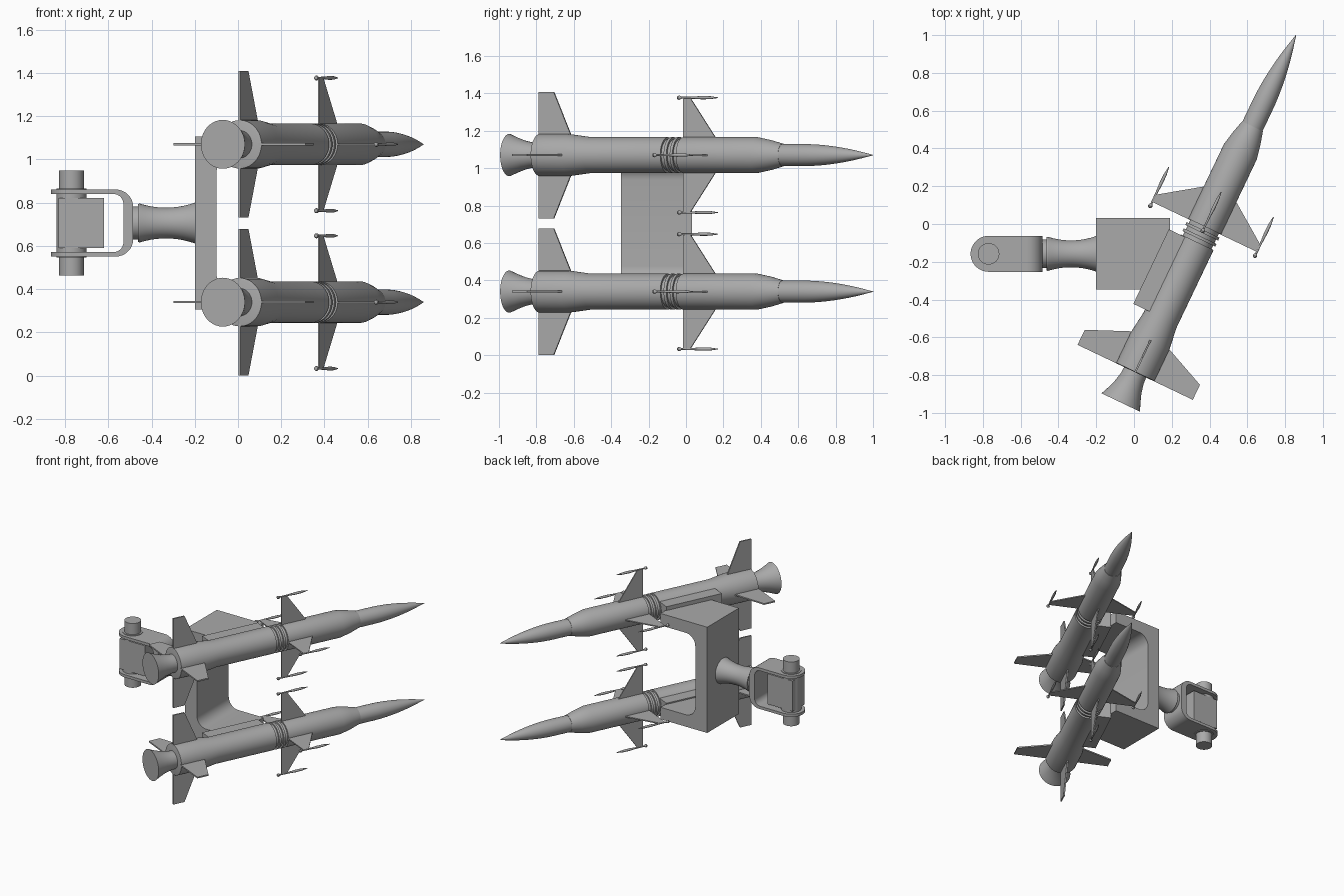
import bpy, bmesh, math
from mathutils import Matrix, Vector

cube = bpy.data.objects.get("Cube")
if cube:
    bpy.data.objects.remove(cube, do_unlink=True)

grey = bpy.data.materials.new("plain_grey")
grey.use_nodes = True
COLOUR = (0.4, 0.4, 0.4, 1)
grey.diffuse_color = COLOUR
grey.node_tree.nodes["Principled BSDF"].inputs["Base Color"].default_value = COLOUR

MID_Z = 0.706      # height of the mount axis
MID_Y = -0.158     # depth of the mount axis


def finish(name, bm, matrix, smooth=True):
    bmesh.ops.remove_doubles(bm, verts=bm.verts, dist=1e-5)
    bmesh.ops.recalc_face_normals(bm, faces=bm.faces)
    mesh = bpy.data.meshes.new(name)
    bm.to_mesh(mesh)
    bm.free()
    mesh.materials.append(grey)
    obj = bpy.data.objects.new(name, mesh)
    bpy.context.collection.objects.link(obj)
    obj.matrix_world = matrix
    if smooth:
        bpy.ops.object.select_all(action="DESELECT")
        obj.select_set(True)
        bpy.context.view_layer.objects.active = obj
        bpy.ops.object.shade_smooth_by_angle(angle=math.radians(30))
    return obj


def lathe(name, profile, matrix, sides=40):
    """Spin (position, radius) pairs around the local y axis, with flat caps."""
    bm = bmesh.new()
    rings = []
    for y, r in profile:
        rings.append([bm.verts.new((r * math.cos(a), y, r * math.sin(a)))
                      for a in (math.tau * i / sides for i in range(sides))])
    for a, b in zip(rings, rings[1:]):
        for i in range(sides):
            j = (i + 1) % sides
            bm.faces.new((a[i], a[j], b[j], b[i]))
    bm.faces.new(rings[0])
    bm.faces.new(rings[-1])
    return finish(name, bm, matrix)


def prism(name, outline, low, high, matrix, smooth=True):
    """Extrude an outline in the local xy plane from z = low to z = high."""
    bm = bmesh.new()
    face = bm.faces.new([bm.verts.new((x, y, low)) for x, y in outline])
    ext = bmesh.ops.extrude_face_region(bm, geom=[face])
    for v in ext["geom"]:
        if isinstance(v, bmesh.types.BMVert):
            v.co.z = high
    return finish(name, bm, matrix, smooth)


def box(name, low, high, matrix=Matrix()):
    outline = [(low[0], low[1]), (high[0], low[1]), (high[0], high[1]), (low[0], high[1])]
    return prism(name, outline, low[2], high[2], matrix, False)


def arc(cx, cy, r, start, end, steps=8):
    angles = [math.radians(start + (end - start) * i / steps) for i in range(steps + 1)]
    return [(cx + r * math.cos(a), cy + r * math.sin(a)) for a in angles]


# Missile profiles: nozzle bell, body with ring grooves, nose
nozzle = [(0, .113), (.04, .096), (.09, .078), (.14, .067), (.2, .063)]
body = [(.177, .1), (.18, .112), (.36, .112), (.485, .096), (.94, .096)]
for k in range(3):
    g = .94 + .036 * k
    body += [(g, .084), (g + .02, .084), (g + .02, .096), (g + .036, .096)]
body += [(1.47, .096), (1.55, .08), (1.62, .061)]
nose = [(1.62, .059)]
for k in range(13):
    t = k / 12
    nose.append((1.74 + .416 * t, max(.001, .059 * (1 - t ** 1.9))))

# Control fin tip pod: ball at the back, thin stem, fuller front
pod = [(.995, .001), (.998, .009), (1.006, .012), (1.014, .009), (1.02, .005),
       (1.09, .006), (1.14, .009), (1.19, .008), (1.235, .002)]

tail_fin = [(.06, .177), (.338, .177), (.338, .265), (.11, .365), (.06, .365)]
control_fin = [(.06, 1.03), (.31, 1.03), (.31, 1.07), (.09, 1.225), (.06, 1.225)]

heading = Matrix.Rotation(math.radians(-25.5), 4, "Z")
for level, z in (("upper", 1.07), ("lower", .34)):
    frame = Matrix.Translation((-.07, -.945, z)) @ heading
    lathe(level + "_nozzle", nozzle, frame)
    lathe(level + "_body", body, frame)
    lathe(level + "_nose", nose, frame)
    box(level + "_launch_rail", (-.165, .5, -.065), (-.04, .937, .065), frame)
    for k in range(4):
        turn = frame @ Matrix.Rotation(math.radians(90 * k), 4, "Y")
        prism(f"{level}_tail_fin_{k}", tail_fin, -.005, .005, turn, False)
        prism(f"{level}_control_fin_{k}", control_fin, -.004, .004, turn, False)
        lathe(f"{level}_fin_pod_{k}", pod, turn @ Matrix.Translation((.307, 0, 0)), 12)

# Profiles drawn in x and height, extruded along depth
upright = Matrix.Translation((0, MID_Y, MID_Z)) @ Matrix.Rotation(math.radians(90), 4, "X")

# C-shaped bracket joining both rails
c_outline = [(-.2, -.4), (.19, -.4), (.19, -.31)]
c_outline += arc(-.02, -.23, .08, 270, 180)
c_outline += arc(-.02, .23, .08, 180, 90)
c_outline += [(.19, .31), (.19, .4), (-.2, .4)]
prism("c_bracket", c_outline, -.19, .19, upright)

# Waisted spool between bracket and yoke, with collar
along_x = Matrix.Translation((0, MID_Y, MID_Z)) @ Matrix.Rotation(math.radians(-90), 4, "Z")
spool = [(-.49, .076), (-.462, .076), (-.462, .088)]
for k in range(11):
    t = k / 10
    spool.append((-.455 + .255 * t, .069 + .021 * abs(2 * t - 1) ** 2 + .004 * t))
lathe("spool", spool, along_x)

# Yoke: U profile, left ends rounded off around the pin
yoke_outline = [(-.865, .155), (-.57, .155)] + arc(-.565, .075, .08, 90, 0)
yoke_outline += arc(-.565, -.075, .08, 0, -90) + [(-.57, -.155), (-.865, -.155)]
yoke_outline += [(-.865, -.134)] + arc(-.575, -.089, .045, -90, 0)
yoke_outline += arc(-.575, .089, .045, 0, 90) + [(-.865, .134)]
yoke = prism("yoke", yoke_outline, -.095, .095, upright)
round_end = arc(-.77, MID_Y, .095, 90, 270, 24) + [(-.4, MID_Y - .095), (-.4, MID_Y + .095)]
cutter = prism("yoke_end_cutter", round_end, 0, 1.5, Matrix(), False)
cutter.hide_render = True
cutter.hide_set(True)
cut = yoke.modifiers.new("round_ends", "BOOLEAN")
cut.operation = "INTERSECT"
cut.solver = "EXACT"
cut.object = cutter
bpy.context.view_layer.objects.active = yoke
bpy.ops.object.modifier_apply(modifier=cut.name)
bpy.data.objects.remove(cutter, do_unlink=True)

# Pivot block, pin and collars
box("pivot_block", (-.83, MID_Y - .07, MID_Z - .115), (-.62, MID_Y + .07, MID_Z + .115))
pin_frame = Matrix.Translation((-.77, MID_Y, MID_Z)) @ Matrix.Rotation(math.radians(90), 4, "X")
lathe("pivot_pin", [(-.243, .057), (.243, .057)], pin_frame)
lathe("pivot_collar", [(-.159, .07), (.159, .07)], pin_frame)
